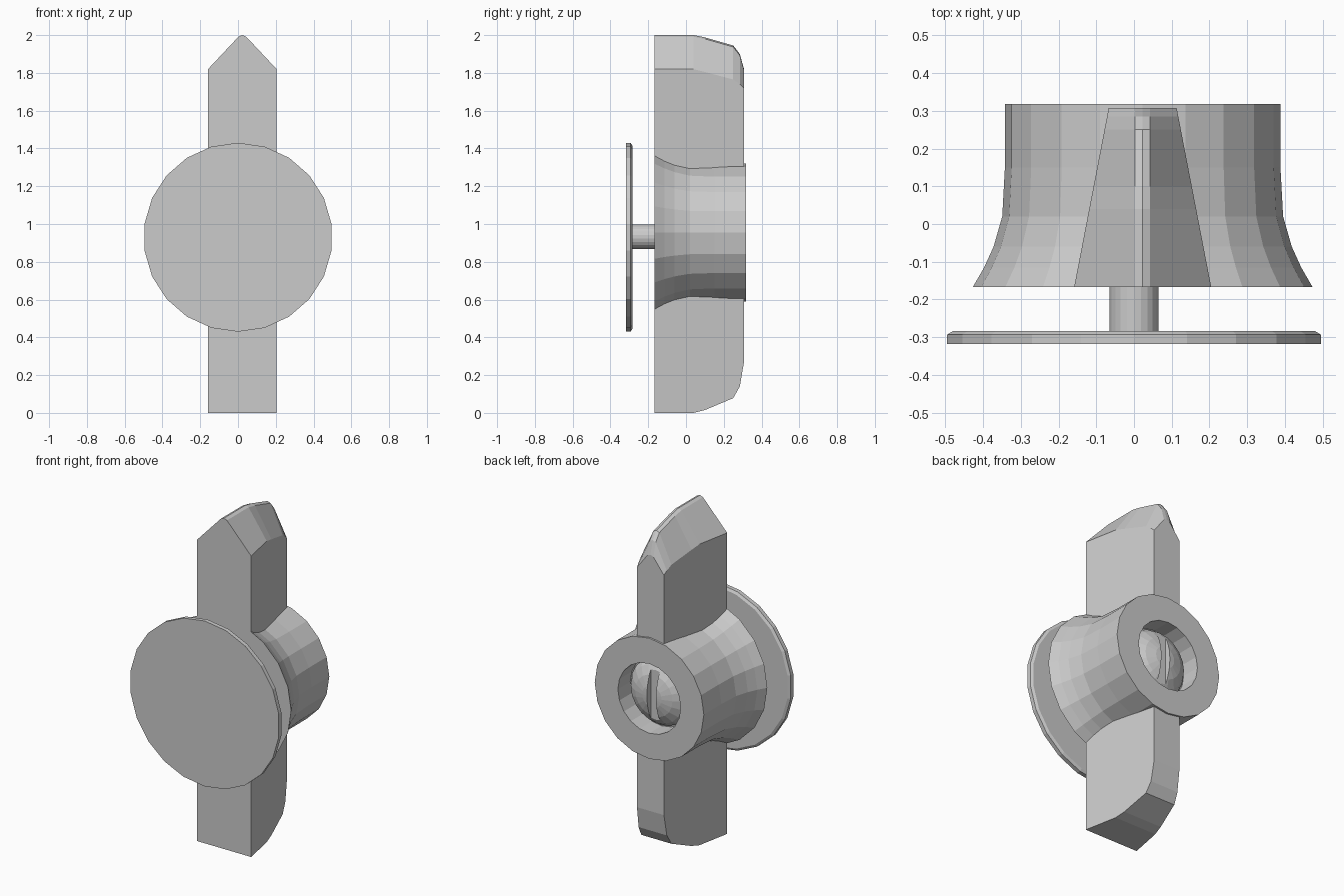
import bpy, bmesh
from math import sin, cos, pi

if "Cube" in bpy.data.objects:
    bpy.data.objects.remove(bpy.data.objects["Cube"])

HUB_X, HUB_Z = 0.023, 0.955


def finish(bm, name):
    bmesh.ops.remove_doubles(bm, verts=bm.verts, dist=1e-5)
    bmesh.ops.recalc_face_normals(bm, faces=bm.faces)
    mesh = bpy.data.meshes.new(name)
    bm.to_mesh(mesh)
    bm.free()
    ob = bpy.data.objects.new(name, mesh)
    bpy.context.collection.objects.link(ob)
    return ob


def loft(bm, rings, cap=True):
    rows = [[bm.verts.new(p) for p in ring] for ring in rings]
    n = len(rows[0])
    for a, b in zip(rows, rows[1:]):
        for i in range(n):
            j = (i + 1) % n
            bm.faces.new((a[i], a[j], b[j], b[i]))
    if cap:
        bm.faces.new(rows[0])
        bm.faces.new(rows[-1])


def lathe(name, profile, sides, cx, cz):
    """Turn (radius, y) points about an axis parallel to y; flat end caps."""
    bm = bmesh.new()
    loft(bm, [[(cx + r * sin(2 * pi * i / sides), y, cz + r * cos(2 * pi * i / sides))
               for i in range(sides)] for r, y in profile])
    return finish(bm, name)


# Front disc and its stem
lathe("front_disc", [(0.5, -0.318), (0.5, -0.293), (0.485, -0.284)], 22, 0, 0.93)
lathe("stem", [(0.065, -0.29), (0.065, -0.1)], 22, 0, 0.932)

# Flared hub with a recess in the back
lathe("hub", [(0.45, -0.167), (0.42, -0.115), (0.395, -0.06), (0.372, 0.02),
              (0.365, 0.15), (0.365, 0.318), (0.21, 0.318), (0.21, 0.2)],
      20, HUB_X, HUB_Z)

# Domed screw head in the recess, with a slot
dome = lathe("screw_head", [(0.2, 0.17), (0.2, 0.21), (0.175, 0.245), (0.125, 0.275),
                            (0.065, 0.293), (0.02, 0.298)], 20, HUB_X, HUB_Z)
bm = bmesh.new()
bmesh.ops.create_cube(bm, size=1)
for v in bm.verts:
    v.co = (HUB_X + v.co.x * 0.06, 0.32 + v.co.y * 0.12, HUB_Z + v.co.z * 0.6)
cutter = finish(bm, "slot_cutter")
cutter.hide_render = True
cutter.hide_viewport = True
cut = dome.modifiers.new("slot", 'BOOLEAN')
cut.operation = 'DIFFERENCE'
cut.solver = 'EXACT'
cut.object = cutter

# Wings: stations of (y, peak z, shoulder z, bottom z), tapering to the back
STATIONS = [(-0.167, 2.0, 1.82, 0.0), (0.04, 2.0, 1.82, 0.0), (0.10, 1.988, 1.805, 0.015),
            (0.25, 1.945, 1.765, 0.078), (0.285, 1.9, 1.74, 0.14), (0.307, 1.82, 1.72, 0.27)]


def half_width(y):
    return 0.1815 - 0.0915 * (y + 0.167) / 0.474


upper, lower = [], []
for y, peak, shoulder, bottom in STATIONS:
    w = half_width(y)
    upper.append([(HUB_X + x, y, z) for x, z in (
        (-w, HUB_Z + 0.27), (-w, shoulder), (-0.02, peak - 0.008), (0, peak),
        (0.02, peak - 0.008), (w, shoulder), (w, HUB_Z + 0.27))])
    lower.append([(HUB_X + x, y, z) for x, z in (
        (-w, bottom), (-w, HUB_Z - 0.27), (w, HUB_Z - 0.27), (w, bottom))])
for name, rings in (("upper_wing", upper), ("lower_wing", lower)):
    bm = bmesh.new()
    loft(bm, rings)
    finish(bm, name)
